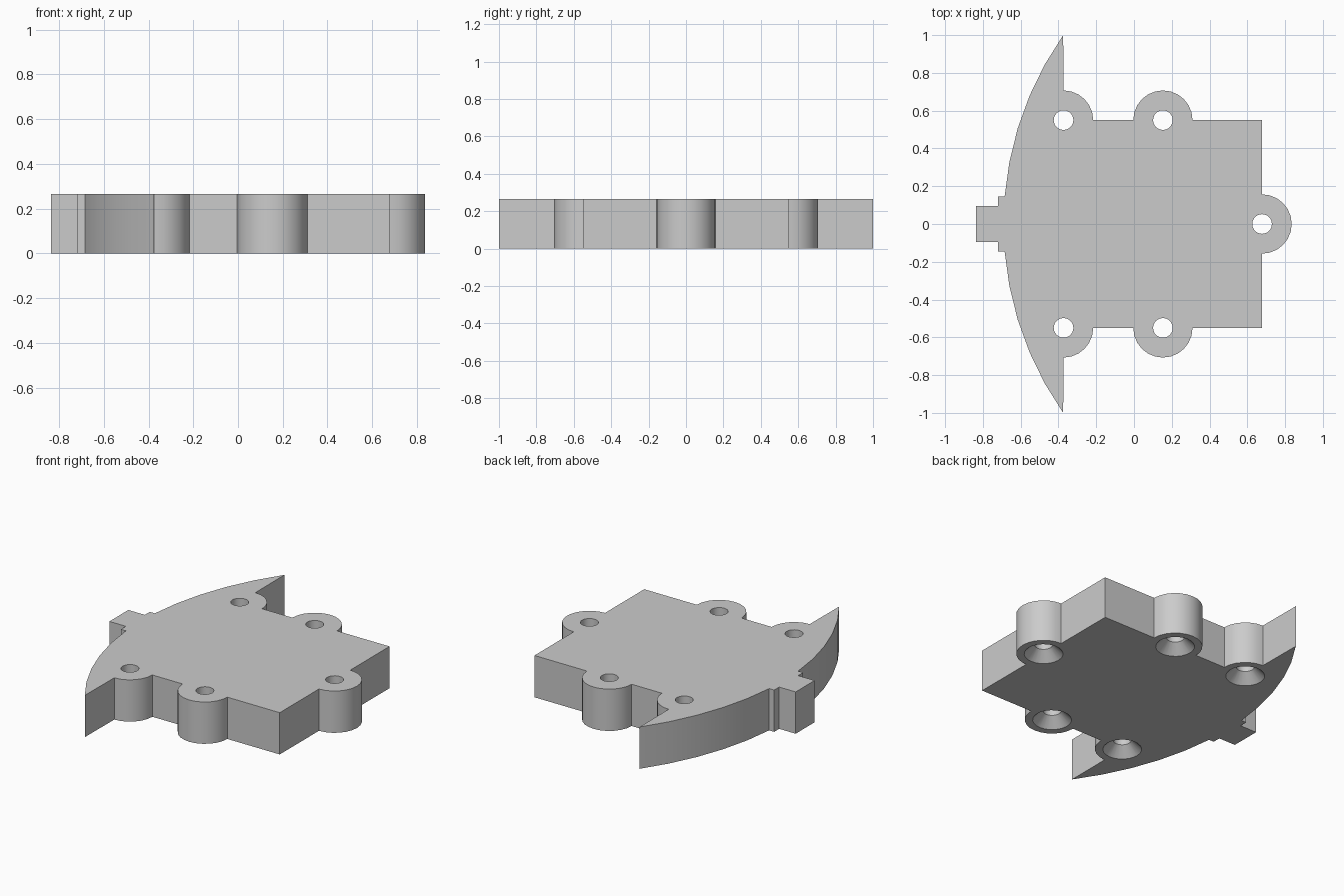
import bpy, bmesh, math
from mathutils import Vector

if "Cube" in bpy.data.objects:
    bpy.data.objects.remove(bpy.data.objects["Cube"])

H = 0.265            # plate thickness
LUG_R = 0.157        # rounded screw lugs
HOLE_R, SINK_R, SINK_D = 0.052, 0.112, 0.06
EDGE_Y, EDGE_X = 0.55, 0.678
HOLES = [(-0.373, EDGE_Y), (0.153, EDGE_Y), (EDGE_X, 0.0),
         (0.153, -EDGE_Y), (-0.373, -EDGE_Y)]


def arc(cx, cy, r, a0, a1, n):
    return [(cx + r * math.cos(math.radians(a0 + (a1 - a0) * i / n)),
             cy + r * math.sin(math.radians(a0 + (a1 - a0) * i / n)))
            for i in range(n + 1)]


def add_object(name, bm):
    bmesh.ops.recalc_face_normals(bm, faces=bm.faces[:])
    me = bpy.data.meshes.new(name)
    bm.to_mesh(me)
    bm.free()
    ob = bpy.data.objects.new(name, me)
    bpy.context.collection.objects.link(ob)
    return ob


# upper half of the outline, from the right-hand lug round to the left tab
half = arc(EDGE_X, 0, LUG_R, 0, 90, 6)
half += [(EDGE_X, EDGE_Y)]
half += arc(0.153, EDGE_Y, LUG_R, 0, 180, 12)
half += arc(-0.373, EDGE_Y, LUG_R, 0, 90, 6)
# curved horn, swept back to the tab
R = 1.74
half += arc(-0.691 + R, 0, R, 180 - 35.08, 180 - 4.78, 5)
half += [(-0.72, 0.145), (-0.72, 0.095), (-0.836, 0.095)]
outline = half + [(x, -y) for x, y in reversed(half[1:])]

# solid plate
bm = bmesh.new()
base = bm.faces.new([bm.verts.new((x, y, 0)) for x, y in outline])
top = bmesh.ops.extrude_face_region(bm, geom=[base])["geom"]
bmesh.ops.translate(bm, vec=Vector((0, 0, H)),
                    verts=[v for v in top if isinstance(v, bmesh.types.BMVert)])
plate = add_object("bracket_plate", bm)

# screw hole cutters, countersunk from below
N, E = 24, 0.02
profile = [(SINK_R + E, -E), (HOLE_R, SINK_D), (HOLE_R, H + E)]
bm = bmesh.new()
for cx, cy in HOLES:
    rings = [[bm.verts.new((cx + r * math.cos(2 * math.pi * i / N),
                            cy + r * math.sin(2 * math.pi * i / N), z))
              for i in range(N)] for r, z in profile]
    for a, b in zip(rings, rings[1:]):
        for i in range(N):
            j = (i + 1) % N
            bm.faces.new((a[i], a[j], b[j], b[i]))
    bm.faces.new(rings[0][::-1])
    bm.faces.new(rings[-1])
cutter = add_object("hole_cutter", bm)
cutter.hide_render = True

# cut the holes and keep the result
mod = plate.modifiers.new("holes", 'BOOLEAN')
mod.operation = 'DIFFERENCE'
mod.solver = 'EXACT'
mod.object = cutter
bpy.context.view_layer.objects.active = plate
plate.select_set(True)
bpy.ops.object.modifier_apply(modifier=mod.name)
bpy.data.objects.remove(cutter, do_unlink=True)

mat = bpy.data.materials.new("light_grey")
mat.diffuse_color = (0.6, 0.6, 0.6, 1)
mat.use_nodes = True
mat.node_tree.nodes["Principled BSDF"].inputs["Base Color"].default_value = mat.diffuse_color
plate.data.materials.clear()
plate.data.materials.append(mat)
for p in plate.data.polygons:
    p.material_index = 0
bpy.ops.object.select_all(action='DESELECT')
plate.select_set(True)
bpy.ops.object.shade_smooth_by_angle(angle=math.radians(30))
